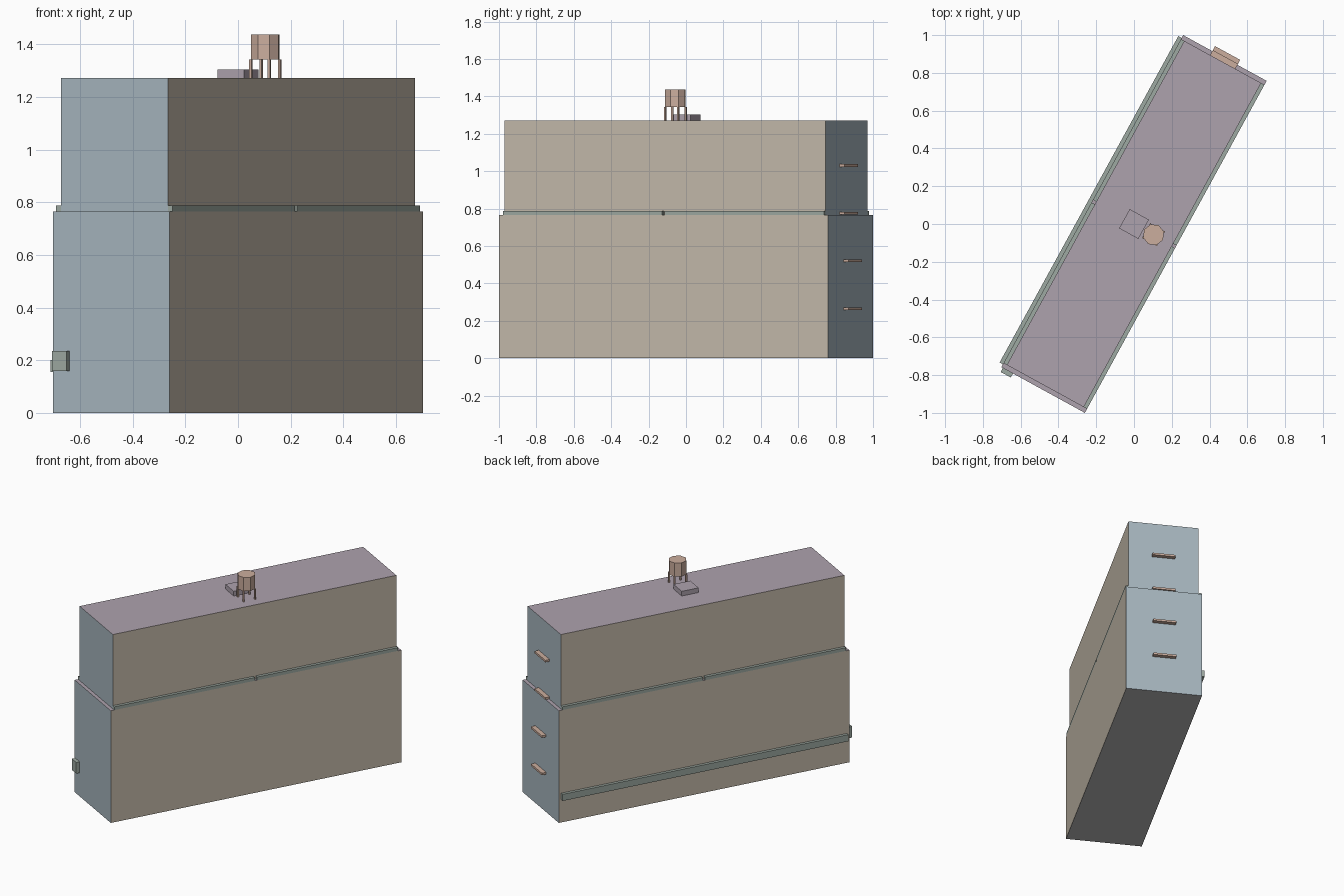
import bpy, bmesh
from math import radians
from mathutils import Matrix

if "Cube" in bpy.data.objects:
    bpy.data.objects.remove(bpy.data.objects["Cube"])

# Everything is laid out along local u (length) / v (width), then turned about z
TURN = Matrix.Rotation(radians(61.3), 4, 'Z')


def material(name, rgb):
    m = bpy.data.materials.new(name)
    m.diffuse_color = (*rgb, 1)
    m.use_nodes = True
    m.node_tree.nodes["Principled BSDF"].inputs["Base Color"].default_value = m.diffuse_color
    return m


SAND = material("sand", (0.56, 0.50, 0.41))
BLUE = material("slate_blue", (0.38, 0.46, 0.51))
PURPLE = material("mauve", (0.42, 0.36, 0.42))
GREEN = material("grey_green", (0.34, 0.40, 0.36))
ORANGE = material("terracotta", (0.60, 0.42, 0.34))
FLOOR = material("floor_grey", (0.5, 0.5, 0.5))


def finish(bm, name, mats):
    me = bpy.data.meshes.new(name)
    bm.to_mesh(me)
    bm.free()
    for m in mats:
        me.materials.append(m)
    ob = bpy.data.objects.new(name, me)
    ob.matrix_world = TURN
    bpy.context.collection.objects.link(ob)
    return ob


def box(name, u, v, z, mats):
    """Box from (min, max) ranges; four materials = long sides, ends, top, bottom."""
    bm = bmesh.new()
    size = [r[1] - r[0] for r in (u, v, z)]
    mid = [(r[0] + r[1]) / 2 for r in (u, v, z)]
    bmesh.ops.create_cube(bm, size=1, matrix=Matrix.Translation(mid) @ Matrix.Diagonal((*size, 1)))
    if len(mats) == 4:
        bm.normal_update()
        for f in bm.faces:
            n = f.normal
            f.material_index = 0 if abs(n.y) > .5 else 1 if abs(n.x) > .5 else 2 if n.z > 0 else 3
    return finish(bm, name, mats)


# Stepped building body
WALLS = [SAND, BLUE, PURPLE, FLOOR]
L, W, STEP = 1.002, 0.252, 0.765
UL, UW, ROOF = 0.978, 0.232, 1.272
box("lower_block", (-L, L), (-W, W), (0, STEP), WALLS)
box("upper_block", (-UL, UL), (-UW, UW), (STEP, ROOF), WALLS)

# Ledge rails on both long sides, split by a small gap in the middle
for side, v in (("right", (-W, -UW)), ("left", (UW, W))):
    for part, u in (("front", (-UL, -0.008)), ("back", (0.008, UL))):
        box(f"ledge_rail_{side}_{part}", u, v, (STEP, 0.787), [GREEN])

# Sign band along the left wall and a small box on the front end
box("wall_band", (-0.985, 0.985), (W, W + 0.02), (0.155, 0.2), [GREEN])
box("end_wall_box", (-L - 0.024, -L), (0.182, 0.243), (0.16, 0.236), [GREEN])

# Narrow balconies up the back end
for i, z in enumerate((0.265, 0.52, 0.775, 1.03)):
    face = L if z < 0.7 else UL
    box(f"balcony_{i + 1}", (face, face + 0.03), (-0.076, 0.076), (z - 0.007, z + 0.007), [ORANGE])

# Roof hatch
box("roof_hatch", (-0.058, 0.058), (-0.058, 0.058), (ROOF, 1.304), [PURPLE])

# Eight-sided water tank on four legs
TANK_V = -0.118
bm = bmesh.new()
bmesh.ops.create_cone(bm, cap_ends=True, segments=8, radius1=0.057, radius2=0.057,
                      depth=0.094, matrix=Matrix.Translation((0, TANK_V, 1.39)))
finish(bm, "water_tank", [ORANGE])
for i, (a, b) in enumerate(((-1, -1), (1, -1), (1, 1), (-1, 1))):
    u, v = a * 0.04, TANK_V + b * 0.04
    box(f"tank_leg_{i + 1}", (u - 0.005, u + 0.005), (v - 0.005, v + 0.005), (ROOF, 1.343), [ORANGE])
